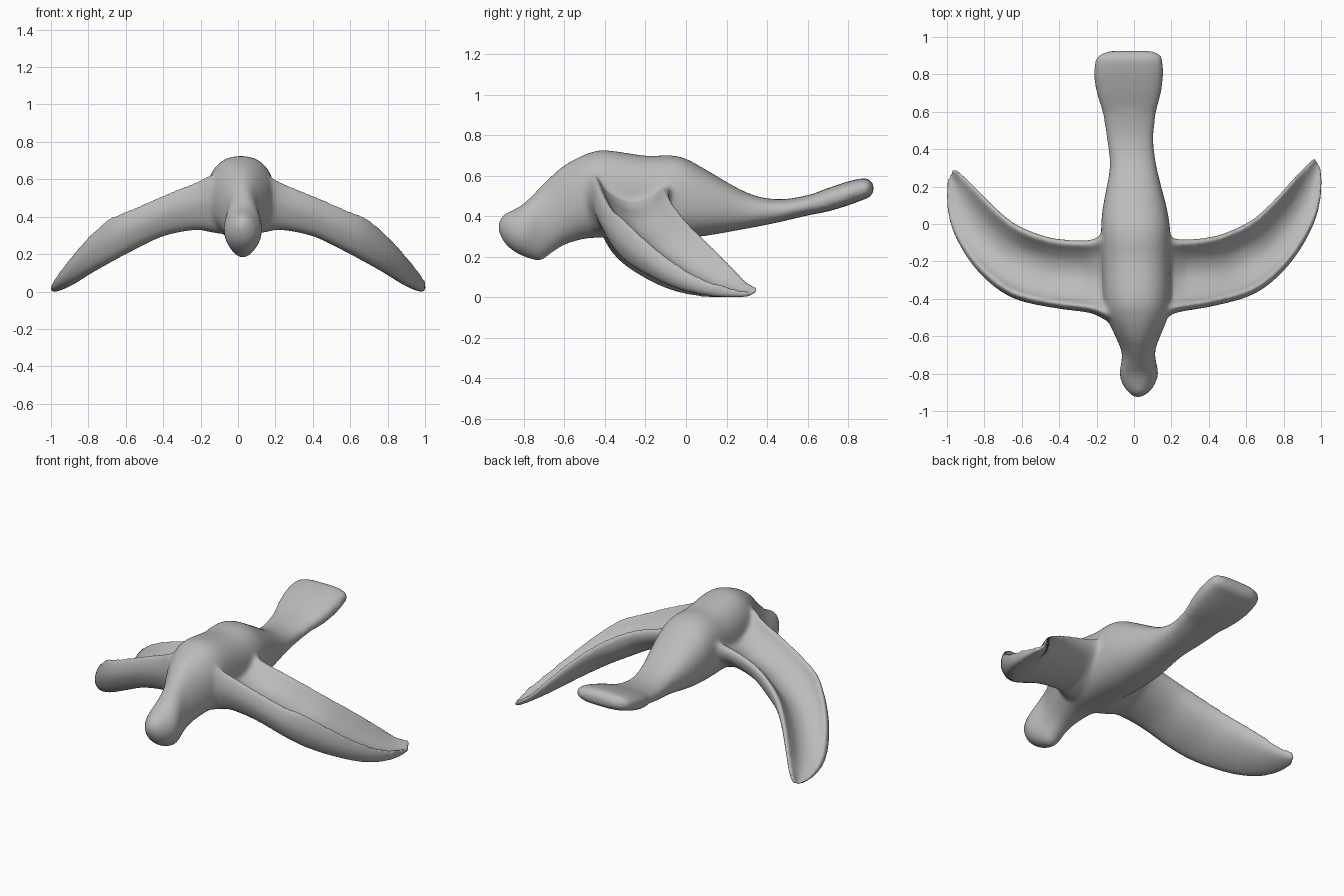
import bpy, math
from mathutils import Vector

if "Cube" in bpy.data.objects:
    bpy.data.objects.remove(bpy.data.objects["Cube"])


def spline(points, steps, closed=False):
    """Smooth curve through the given tuples."""
    n, out = len(points), []
    for i in range(n if closed else n - 1):
        ids = [i - 1, i, i + 1, i + 2]
        ids = [k % n if closed else min(max(k, 0), n - 1) for k in ids]
        a, b, c, d = (points[k] for k in ids)
        for s in range(steps):
            t = s / steps
            out.append(tuple(
                0.5 * (2 * q + (r - p) * t + (2 * p - 5 * q + 4 * r - u) * t * t
                       + (3 * q - p - 3 * r + u) * t ** 3)
                for p, q, r, u in zip(a, b, c, d)))
    return out if closed else out + [tuple(points[-1])]


def loft(name, rings):
    """Skin a list of equal-length rings and cap both ends."""
    n = len(rings[0])
    verts = [p for ring in rings for p in ring]
    faces = [(r * n + i, r * n + (i + 1) % n, (r + 1) * n + (i + 1) % n, (r + 1) * n + i)
             for r in range(len(rings) - 1) for i in range(n)]
    for ring, base, flip in ((rings[0], 0, 1), (rings[-1], (len(rings) - 1) * n, 0)):
        centre = sum((Vector(p) for p in ring), Vector()) / n
        verts.append(tuple(centre))
        for i in range(n):
            a, b = base + i, base + (i + 1) % n
            faces.append((b, a, len(verts) - 1) if flip else (a, b, len(verts) - 1))
    me = bpy.data.meshes.new(name)
    me.from_pydata(verts, [], faces)
    ob = bpy.data.objects.new(name, me)
    bpy.context.collection.objects.link(ob)
    bpy.ops.object.select_all(action='DESELECT')
    ob.select_set(True)
    bpy.context.view_layer.objects.active = ob
    bpy.ops.object.mode_set(mode='EDIT')
    bpy.ops.mesh.select_all(action='SELECT')
    bpy.ops.mesh.normals_make_consistent(inside=False)
    bpy.ops.object.mode_set(mode='OBJECT')
    return ob


# Head, body and tail: y, left x, right x, bottom z, top z
BODY = [
    (-0.925, 0.00, 0.04, 0.32, 0.37), (-0.90, -0.03, 0.08, 0.27, 0.405),
    (-0.86, -0.06, 0.11, 0.23, 0.425), (-0.80, -0.077, 0.13, 0.197, 0.46),
    (-0.72, -0.065, 0.115, 0.177, 0.54), (-0.67, -0.07, 0.115, 0.21, 0.59),
    (-0.60, -0.10, 0.14, 0.255, 0.648), (-0.50, -0.145, 0.18, 0.285, 0.70),
    (-0.40, -0.165, 0.195, 0.29, 0.722), (-0.20, -0.17, 0.195, 0.285, 0.695),
    (-0.08, -0.175, 0.195, 0.285, 0.697), (0.0, -0.175, 0.19, 0.29, 0.68),
    (0.10, -0.165, 0.172, 0.30, 0.625), (0.30, -0.13, 0.122, 0.335, 0.513),
    (0.45, -0.145, 0.105, 0.365, 0.48), (0.60, -0.17, 0.12, 0.40, 0.50),
    (0.70, -0.20, 0.145, 0.42, 0.535), (0.80, -0.215, 0.157, 0.45, 0.568),
    (0.88, -0.205, 0.152, 0.48, 0.585), (0.905, -0.18, 0.14, 0.49, 0.577),
    (0.925, -0.14, 0.10, 0.515, 0.555),
]
rings = []
for y, x0, x1, z0, z1 in spline(BODY, 4):
    power = 0.7 if y > 0.6 else 1.0 - 0.14 * max(0, min(1, (y + 0.7) * 3))
    ring = []
    for i in range(48):
        c, s = math.cos(i * math.tau / 48), math.sin(i * math.tau / 48)
        ring.append(((x0 + x1) / 2 + (x1 - x0) / 2 * math.copysign(abs(c) ** power, c), y,
                     (z0 + z1) / 2 + (z1 - z0) / 2 * math.copysign(abs(s) ** power, s)))
    rings.append(ring)
parts = [loft("body", rings)]

# Scooped wings: leading rim xyz, trailing rim xyz, underside z
WING = [
    (0.05, -0.56, 0.62, 0.05, 0.02, 0.58, 0.31),
    (0.15, -0.515, 0.62, 0.15, -0.035, 0.57, 0.325),
    (0.23, -0.475, 0.585, 0.23, -0.08, 0.54, 0.335),
    (0.40, -0.445, 0.515, 0.40, -0.07, 0.49, 0.30),
    (0.58, -0.40, 0.44, 0.53, -0.03, 0.43, 0.222),
    (0.70, -0.34, 0.39, 0.64, 0.03, 0.36, 0.16),
    (0.82, -0.23, 0.285, 0.74, 0.12, 0.27, 0.095),
    (0.915, -0.095, 0.18, 0.83, 0.22, 0.17, 0.037),
    (0.98, 0.05, 0.098, 0.90, 0.30, 0.085, 0.005),
    (1.005, 0.20, 0.055, 0.95, 0.345, 0.055, -0.005),
    (1.0, 0.30, 0.04, 0.97, 0.355, 0.04, 0.0),
]


def wing_ring(st, side):
    lead, trail, zb = Vector(st[0:3]), Vector(st[3:6]), st[6]
    if side < 0:
        lead.z -= 0.022 * lead.x ** 6
    h = lead.z - zb
    zv = zb + 0.42 * h                      # floor of the scoop
    root = max(0, min(1, (0.27 - lead.x) / 0.09))
    zv += root * 0.12 * h                   # floor climbs into the body
    d = lead.z - zv
    profile = [                             # fraction across the chord, height
        (0.08, lead.z), (0.01, lead.z - 0.27 * h), (0.02, lead.z - 0.6 * h),
        (0.16, zb), (0.45, zb), (0.75, zb + 0.17 * h),
        (0.95, zb + 0.45 * h), (1.0, trail.z - 0.12 * h), (0.94, trail.z),
        (0.85, zv + 0.6 * (trail.z - zv)), (0.70, zv + 0.1 * d),
        (0.50, zv), (0.32, zv + 0.22 * d), (0.18, zv + 0.55 * d),
    ]
    pts = []
    for f, z in profile:
        p = lead.lerp(trail, f)
        dy = -0.06 * p.x ** 2 if side < 0 else 0
        pts.append((side * p.x, p.y + dy, z))
    return spline(pts, 4, True)


for side, name in ((1, "right_wing"), (-1, "left_wing")):
    parts.append(loft(name, [wing_ring(s, side) for s in spline(WING, 6)]))

# Blend everything into one soft skin
bpy.ops.object.select_all(action='DESELECT')
for p in parts:
    p.select_set(True)
bird = parts[0]
bpy.context.view_layer.objects.active = bird
bpy.ops.object.join()
bird.name = "bird_figure"
remesh = bird.modifiers.new("skin", 'REMESH')
remesh.mode = 'VOXEL'
remesh.voxel_size = 0.012
remesh.use_smooth_shade = True
soften = bird.modifiers.new("soften", 'SMOOTH')
soften.factor = 0.5
soften.iterations = 14

clay = bpy.data.materials.new("grey clay")
clay.diffuse_color = (0.5, 0.5, 0.5, 1)
clay.use_nodes = True
clay.node_tree.nodes["Principled BSDF"].inputs["Base Color"].default_value = clay.diffuse_color
bird.data.materials.append(clay)
bpy.ops.object.modifier_apply(modifier="skin")
bpy.ops.object.modifier_apply(modifier="soften")
bpy.ops.object.shade_smooth()

# Rest the lowest point on the ground
low = min(v.co.z for v in bird.data.vertices)
for v in bird.data.vertices:
    v.co.z -= low
